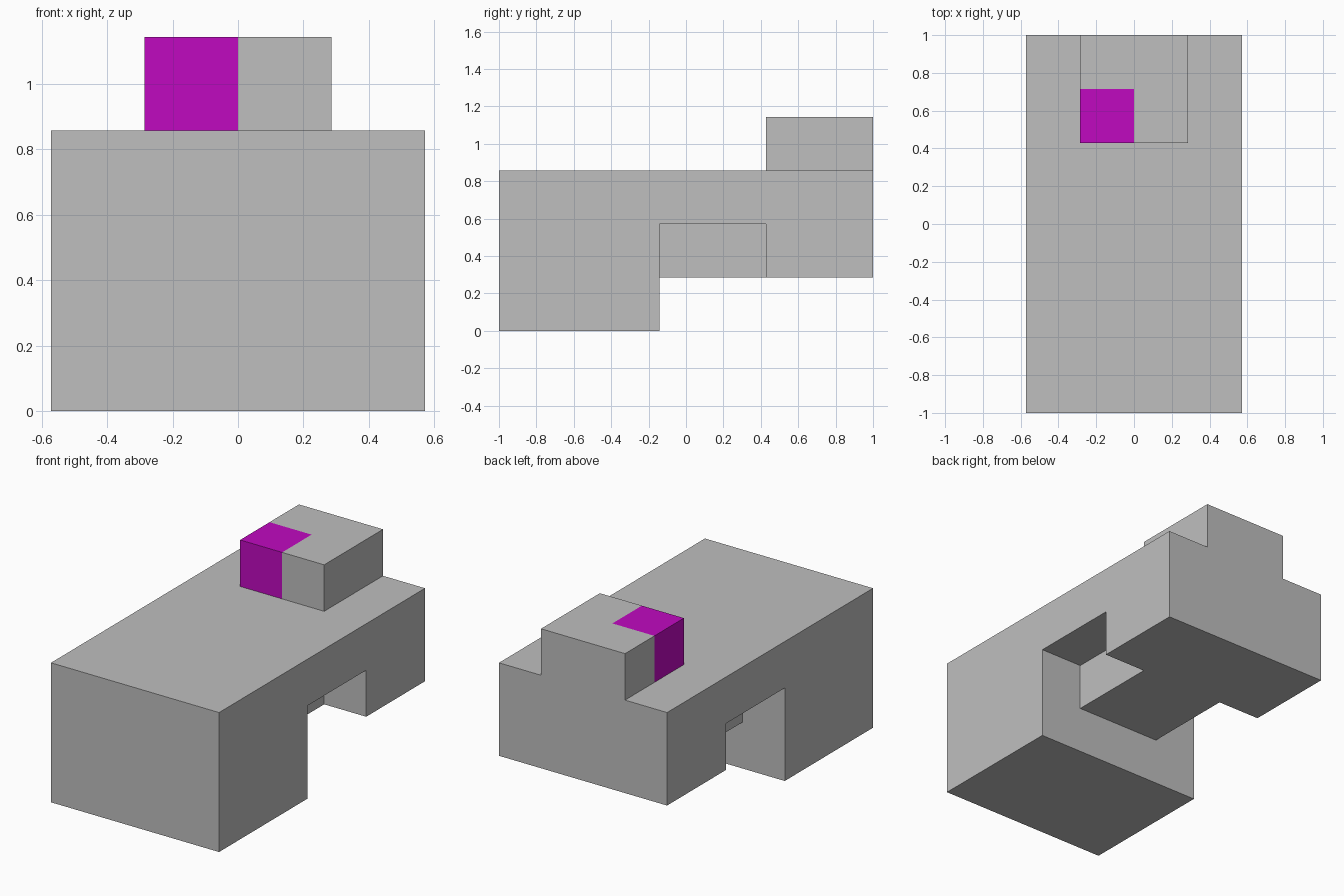
import bpy
import bmesh
from mathutils import Vector

if "Cube" in bpy.data.objects:
    bpy.data.objects.remove(bpy.data.objects["Cube"])

U = 2 / 7  # module: the model is 4 x 7 x 4 modules


def material(name, rgb):
    m = bpy.data.materials.new(name)
    m.diffuse_color = (*rgb, 1)
    m.use_nodes = True
    m.node_tree.nodes["Principled BSDF"].inputs["Base Color"].default_value = m.diffuse_color
    return m


GREY = material("grey", (0.52, 0.52, 0.52))
MAGENTA = material("magenta", (0.53, 0.003, 0.53))


def finish(bm, name, mats):
    bm.normal_update()
    mesh = bpy.data.meshes.new(name)
    bm.to_mesh(mesh)
    bm.free()
    for m in mats:
        mesh.materials.append(m)
    obj = bpy.data.objects.new(name, mesh)
    bpy.context.collection.objects.link(obj)
    return obj


def extruded_profile(profile, half_width):
    """Side profile of (y, z) modules, extruded across x."""
    bm = bmesh.new()
    verts = [bm.verts.new((-half_width * U, (y - 3.5) * U, z * U)) for y, z in profile]
    face = bm.faces.new(verts)
    geom = bmesh.ops.extrude_face_region(bm, geom=[face])["geom"]
    moved = [g for g in geom if isinstance(g, bmesh.types.BMVert)]
    bmesh.ops.translate(bm, verts=moved, vec=(2 * half_width * U, 0, 0))
    bmesh.ops.recalc_face_normals(bm, faces=bm.faces[:])
    return bm


def drop_faces(bm, *directions):
    """Remove faces hidden against a neighbouring part."""
    bm.normal_update()
    hidden = [f for f in bm.faces if any(f.normal.dot(Vector(d)) > 0.9 for d in directions)]
    bmesh.ops.delete(bm, geom=hidden, context="FACES")


# Main body: tall front block, thin bridge, raised rear block
body = extruded_profile(
    [(0, 0), (3, 0), (3, 2), (5, 2), (5, 1), (7, 1), (7, 3), (0, 3)], 2)
finish(body, "body", [GREY])

# Narrow beam under the bridge
beam = extruded_profile([(3, 1), (5, 1), (5, 2), (3, 2)], 1)
drop_faces(beam, (0, 1, 0), (0, -1, 0), (0, 0, 1))
finish(beam, "lower_beam", [GREY])

# Top block, cut into quarters so that the front left one can be coloured
top = extruded_profile([(5, 3), (7, 3), (7, 4), (5, 4)], 1)
drop_faces(top, (0, 0, -1))
for point, normal in (((0, 0, 0), (1, 0, 0)), ((0, 2.5 * U, 0), (0, 1, 0))):
    bmesh.ops.bisect_plane(top, geom=top.verts[:] + top.edges[:] + top.faces[:],
                           plane_co=point, plane_no=normal)
for f in top.faces:
    c = f.calc_center_median()
    f.material_index = int(c.x < -0.01 and c.y < 2.5 * U - 0.01)
finish(top, "top_block", [GREY, MAGENTA])
